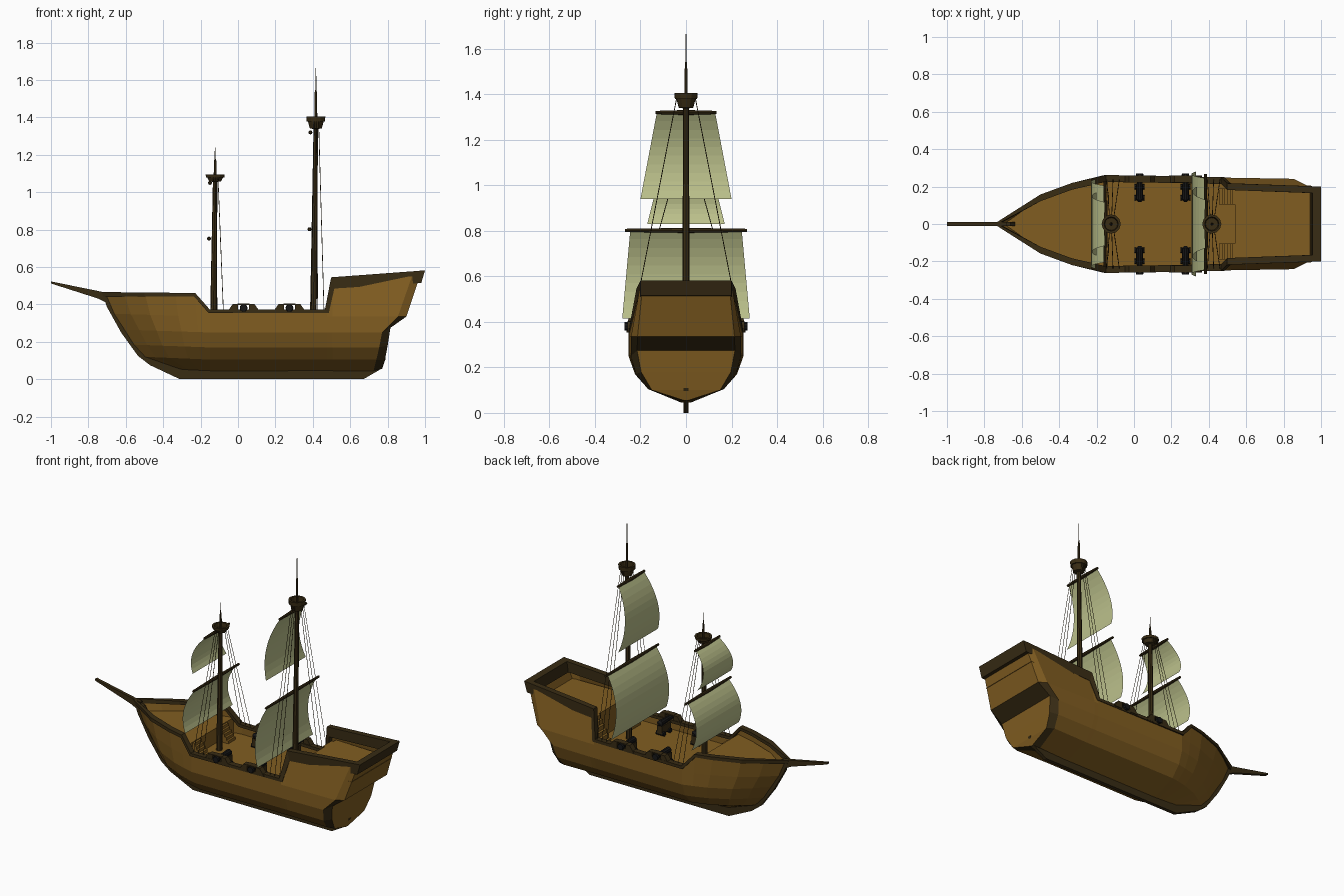
import bpy, bmesh, math
from mathutils import Vector

if "Cube" in bpy.data.objects:
    bpy.data.objects.remove(bpy.data.objects["Cube"])


def material(name, rgb):
    m = bpy.data.materials.new(name)
    m.diffuse_color = (*rgb, 1)
    m.use_nodes = True
    m.node_tree.nodes["Principled BSDF"].inputs["Base Color"].default_value = m.diffuse_color
    return m


WOOD = material("wood", (.22, .11, .015))
DARK = material("dark_wood", (.04, .025, .007))
CLOTH = material("sailcloth", (.50, .53, .26))
IRON = material("iron", (.008, .008, .008))


def make(name, verts, faces, mats, mirror=False, slots=None, recalc=True):
    me = bpy.data.meshes.new(name)
    me.from_pydata(verts, [], faces)
    for m in (mats if isinstance(mats, list) else [mats]):
        me.materials.append(m)
    if slots:
        me.polygons.foreach_set("material_index", slots)
    if recalc:
        bm = bmesh.new()
        bm.from_mesh(me)
        bmesh.ops.recalc_face_normals(bm, faces=bm.faces)
        bm.to_mesh(me)
        bm.free()
    ob = bpy.data.objects.new(name, me)
    bpy.context.collection.objects.link(ob)
    if mirror:
        ob.modifiers.new("mirror", "MIRROR").use_axis = (False, True, False)
    return ob


def loft(rings, closed=True):
    # faces joining equal-sized rings, with end caps
    n = len(rings[0])
    v = [p for r in rings for p in r]
    f = [(i * n + j, i * n + (j + 1) % n, (i + 1) * n + (j + 1) % n, (i + 1) * n + j)
         for i in range(len(rings) - 1) for j in range(n)]
    if closed:
        f += [tuple(range(n)), tuple(range(len(v) - n, len(v)))]
    return v, f


def rod(name, stops, mat, sides=8, mirror=False, closed=True):
    # round bar through (point, radius) stops, along the first-to-last axis
    axis = Vector(stops[-1][0]) - Vector(stops[0][0])
    q = axis.to_track_quat('Z', 'Y')
    ang = [2 * math.pi * k / sides for k in range(sides)]
    rings = [[Vector(p) + q @ Vector((r * math.cos(a), r * math.sin(a), 0)) for a in ang]
             for p, r in stops]
    return make(name, *loft(rings, closed), mat, mirror)


def prism(name, pts, y0, y1, mat, mirror=False):
    # xz outline extruded along y
    return make(name, *loft([[(x, y, z) for x, z in pts] for y in (y0, y1)]), mat, mirror)


def box(name, x0, x1, y0, y1, z0, z1, mat, mirror=False):
    return prism(name, [(x0, z0), (x1, z0), (x1, z1), (x0, z1)], y0, y1, mat, mirror)


# Hull side: rows from sheer to keel = stem x, stem z, mid z, mid half width, stern x, z, half width
rows = [(-.71, .455, .36, .25, .975, .56, .19),
        (-.665, .35, .335, .25, .90, .335, .213),
        (-.61, .265, .25, .25, .815, .275, .215),
        (-.56, .185, .17, .222, .80, .18, .197),
        (-.50, .12, .105, .165, .785, .10, .15),
        (-.33, .05, .045, .01, .77, .055, .01)]
bow = [(0, .03), (.18, .33), (.38, .61), (.67, .85), (.86, .95), (1, 1.01)]
verts, faces, slots = [], [], []
for i, (sx, sz, mz, w, ex, ez, ew) in enumerate(rows):
    line = [(sx + (-.15 - sx) * t, max(w * f, .008), sz + (mz - sz) * t) for t, f in bow]
    if i == 0:
        line = [(x, y, .455) for x, y, z in line[:-1]] + [line[-1]]
    line.append((.475, w * .99, mz))
    line.append((.505, .208 if i == 0 else w * .99, .52 if i == 0 else mz))
    line.append((ex - .045, .203 if i == 0 else w * .5 + ew * .5 + .01, .55 if i == 0 else mz))
    line.append((ex, ew, ez))
    line.append((ex, 0, ez))
    verts += line
n = len(verts) // len(rows)
for i in range(len(rows) - 1):
    for j in range(n - 1):
        a = i * n + j
        faces.append((a, a + 1, a + n + 1, a + n))
        slots.append(1 if (j == n - 3 and i > 0) or (j == n - 2 and i == 1) else 0)
make("hull", verts, faces, [WOOD, DARK], True, slots)

# Keel and stem, bowsprit
prism("keel", [(-.725, .46), (-.70, .385), (-.625, .25), (-.535, .125), (-.47, .075), (-.31, 0),
               (.67, 0), (.765, .055), (.79, .11), (.76, .11), (.65, .06), (-.3, .06),
               (-.44, .12), (-.55, .24), (-.66, .44)], -.011, .011, DARK)
prism("bowsprit", [(-1, .523), (-.72, .466), (-.68, .46), (-.695, .405), (-.75, .432), (-1, .512)],
      -.010, .010, DARK)

# Rail: x, outer y, top z, bottom x, bottom z
path = [(-.73, .012, .466, -.72, .44), (-.5, .158, .464, -.5, .442), (-.33, .22, .462, -.33, .442),
        (-.228, .243, .46, -.235, .442), (-.15, .262, .372, -.156, .353), (.465, .25, .372, .485, .353),
        (.498, .218, .545, .515, .485), (1, .20, .582, .98, .515)]
make("rail", *loft([[(x, y, z), (x, max(y - .036, 0), z), (xb, max(y - .036, 0), zb), (xb, y, zb)]
                    for x, y, z, xb, zb in path]), DARK, True)
prism("stern_rail", [(.955, .579), (1, .582), (.98, .515), (.945, .512)], -.2, .2, DARK)

# Decks and bulkheads
def deck(name, outline, z):
    pts = [(x, y, z) for x, y in outline] + [(x, -y, z) for x, y in reversed(outline)]
    make(name, pts, [tuple(range(len(pts)))], WOOD)


def bulkhead(name, x, z0, w0, z1, w1):
    make(name, [(x, -w0, z0), (x, w0, z0), (x, w1, z1), (x, -w1, z1)], [(0, 1, 2, 3)], WOOD)


deck("main_deck", [(-.21, .235), (-.15, .248), (.54, .243)], .30)
deck("fore_deck", [(-.68, .01), (-.5, .14), (-.33, .205), (-.2, .24)], .395)
deck("aft_deck", [(.54, .215), (.945, .205)], .46)
bulkhead("fore_bulkhead", -.2, .30, .238, .395, .24)
bulkhead("aft_bulkhead", .54, .30, .243, .46, .22)


# Stairs
def stairs(name, x0, x1, z0, z1, steps, ya, yb):
    pts = [(x0, z0)]
    for k in range(steps):
        zb = z0 + (z1 - z0) * (k + 1) / steps
        pts += [(x0 + (x1 - x0) * k / steps, zb), (x0 + (x1 - x0) * (k + 1) / steps, zb)]
    prism(name, pts + [(x1, z0)], ya, yb, WOOD, True)


stairs("aft_stairs", .455, .541, .30, .46, 6, .105, .19)
stairs("fore_stairs", -.135, -.2, .30, .39, 5, .095, .17)

# Guns with raised ports
for c in (.03, .275):
    for s in (-1, 1):
        prism("port_cheek", [(c + s * .088, .36), (c + s * .058, .402), (c + s * .03, .402),
                             (c + s * .03, .36)], .222, .258, DARK, True)
    box("port_lintel", c - .032, c + .032, .222, .258, .397, .404, DARK, True)
    rod("cannon", [((c, .118, .378), .008), ((c, .13, .378), .020), ((c, .225, .380), .015),
                   ((c, .25, .381), .015), ((c, .253, .381), .021), ((c, .27, .381), .019)],
        IRON, 10, True)
    box("gun_carriage", c - .018, c + .018, .125, .215, .315, .365, DARK, True)
    for y in (.14, .20):
        rod("gun_wheels", [((c - .027, y, .315), .015), ((c + .027, y, .315), .015)], IRON, 8, True)


# Sails: flat sheets bellied toward the bow
def sail(name, x, z0, z1, w0, w1, yard):
    N = 10
    v = []
    for k in range(N + 1):
        t = k / N
        px, pz, w = x - .2375 * t + .1875 * t * t, z0 + (z1 - z0) * t, w0 + (w1 - w0) * t
        v += [(px, -w, pz), (px, w, pz)]
    make(name, v, [(2 * k, 2 * k + 1, 2 * k + 3, 2 * k + 2) for k in range(N)], CLOTH, recalc=False)
    rod(name + "_yard", [((x, -yard, z0), .007), ((x, 0, z0), .011), ((x, yard, z0), .007)], DARK)


sail("main_lower_sail", .382, .802, .415, .245, .28, .267)
sail("main_upper_sail", .387, 1.32, .94, .128, .20, .135)
sail("fore_lower_sail", -.155, .752, .475, .205, .24, .23)
sail("fore_upper_sail", -.15, 1.05, .83, .115, .17, .125)


# Masts, lookout baskets and shrouds
def mast(name, base, x, nest0, nest1, top):
    rod(name, [((base, 0, .29), .018), ((x, 0, nest0 + .02), .012)], DARK)
    mid = nest1 + (top - nest1) * .5
    rod(name + "_top", [((x, 0, nest0), .009), ((x, 0, mid), .006), ((x, 0, mid + .01), .003),
                        ((x, 0, top), .002)], DARK, 6)
    h = nest1 - nest0
    rod(name + "_basket", [((x, 0, nest0), .012), ((x, 0, nest0 + .003), .032),
                           ((x, 0, nest0 + h * .6), .042), ((x, 0, nest0 + h * .61), .049),
                           ((x, 0, nest1), .051), ((x, 0, nest1 + .0001), .038),
                           ((x, 0, nest0 + h * .35), .034)], DARK, 12)
    for k in (-1, 0, 1):
        rod(name + "_shroud", [((x + .01 + k * .034, .24, .36), .0018),
                               ((x + .003 + k * .012, .042, nest0 + h * .6), .0018)], DARK, 4, True)


mast("main_mast", .402, .416, 1.338, 1.405, 1.665)
mast("fore_mast", -.132, -.122, 1.055, 1.095, 1.24)
